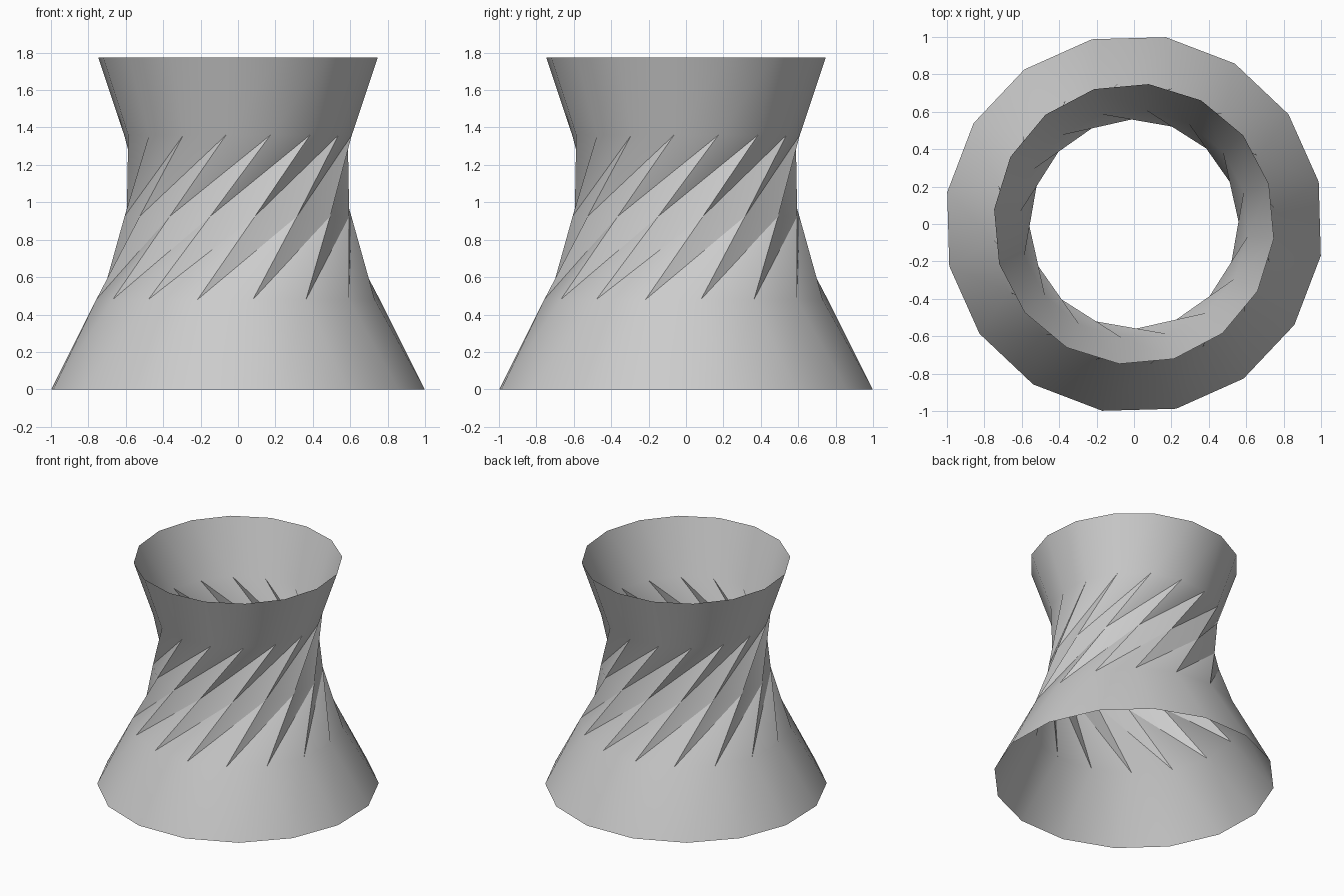
import bpy, bmesh
from math import sin, cos, radians

if "Cube" in bpy.data.objects:
    bpy.data.objects.remove(bpy.data.objects["Cube"], do_unlink=True)

SIDES = 16
STEP = 360 / SIDES

# Rings from the floor up: height, radius, turn in degrees from the front
RINGS = [
    (0.0, 1.013, -9.65),
    (0.48, 0.762, 6.0),
    (0.925, 0.613, 31.0 + STEP),
    (1.36, 0.612, 61.5 + 2 * STEP),
    (1.775, 0.752, 61.5 + 2 * STEP),
]

# One plain grey material
grey = bpy.data.materials.new("plain grey")
grey.use_nodes = True
colour = (0.6, 0.6, 0.6, 1)
grey.diffuse_color = colour
grey.node_tree.nodes["Principled BSDF"].inputs["Base Color"].default_value = colour

# Open twisted tower: each band is folded along one diagonal per side
bm = bmesh.new()
loops = []
for z, r, turn in RINGS:
    angles = [radians(turn + i * STEP) for i in range(SIDES)]
    loops.append([bm.verts.new((r * sin(a), -r * cos(a), z)) for a in angles])

for k, (low, high) in enumerate(zip(loops, loops[1:])):
    for i in range(SIDES):
        j = (i + 1) % SIDES
        if RINGS[k][2] == RINGS[k + 1][2]:
            bm.faces.new((low[i], low[j], high[j], high[i]))
        else:
            # high[i] is the far end of the fold that starts at low[i]
            bm.faces.new((low[i], low[j], high[i]))
            bm.faces.new((low[i], high[i], high[i - 1]))

mesh = bpy.data.meshes.new("twisted_tower")
bm.to_mesh(mesh)
bm.free()
mesh.materials.append(grey)
tower = bpy.data.objects.new("twisted_tower", mesh)
bpy.context.collection.objects.link(tower)

# Soft shading around the cones, crisp folds
bpy.context.view_layer.objects.active = tower
tower.select_set(True)
bpy.ops.object.shade_smooth_by_angle(angle=radians(30))
